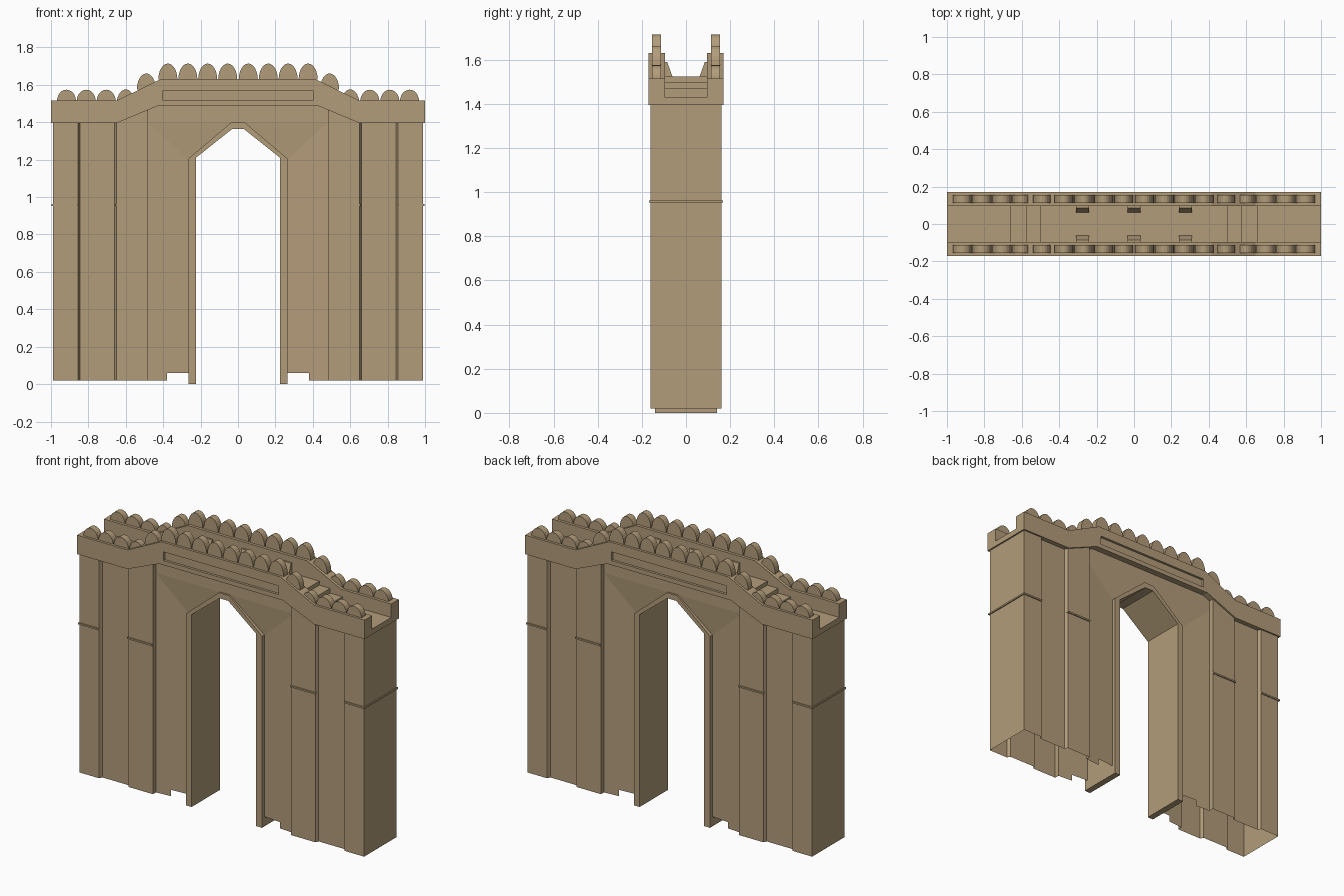
import bpy, bmesh, math

if "Cube" in bpy.data.objects:
    bpy.data.objects.remove(bpy.data.objects["Cube"])

sand = bpy.data.materials.new("sandstone_tan")
sand.diffuse_color = (0.45, 0.335, 0.195, 1)
sand.use_nodes = True
sand.node_tree.nodes["Principled BSDF"].inputs["Base Color"].default_value = sand.diffuse_color


def finish(name, bm, recalc=True):
    if recalc:
        bmesh.ops.recalc_face_normals(bm, faces=bm.faces[:])
    me = bpy.data.meshes.new(name)
    bm.to_mesh(me)
    bm.free()
    me.materials.append(sand)
    ob = bpy.data.objects.new(name, me)
    bpy.context.scene.collection.objects.link(ob)
    return ob


def add_prism(bm, profile, y0, y1):
    """Closed prism: x-z profile extruded from y0 to y1."""
    a = [bm.verts.new((x, y0, z)) for x, z in profile]
    b = [bm.verts.new((x, y1, z)) for x, z in profile]
    bm.faces.new(a)
    bm.faces.new(b[::-1])
    n = len(a)
    for i in range(n):
        j = (i + 1) % n
        bm.faces.new((a[j], a[i], b[i], b[j]))


def prism(name, profile, y0, y1):
    bm = bmesh.new()
    add_prism(bm, profile, y0, y1)
    return finish(name, bm)


def add_box(bm, x0, x1, y0, y1, z0, z1):
    add_prism(bm, [(x0, z0), (x1, z0), (x1, z1), (x0, z1)], y0, y1)


def both(half):
    """Mirror an x-z half profile (given from outside in) to the -x side."""
    return half + [(-x, z) for x, z in reversed(half)]


# Wall skin: open underneath, one quarter mirrored to all four
bm = bmesh.new()


def quarter_face(pts):
    for sx in (1, -1):
        for sy in (1, -1):
            vs = [bm.verts.new((sx * x, sy * y, z)) for x, y, z in pts]
            bm.faces.new(vs if sx * sy > 0 else vs[::-1])


ZB, ZT, YR, YI = 0.02, 1.47, -0.13, -0.115
plan = [(0.48, YR), (0.48, -0.16), (0.65, -0.16), (0.66, -0.14),
        (0.845, -0.14), (0.855, -0.16), (0.99, -0.16)]
for (xa, ya), (xb, yb) in zip(plan, plan[1:]):
    quarter_face([(xa, ya, ZB), (xb, yb, ZB), (xb, yb, ZT), (xa, ya, ZT)])
quarter_face([(0.99, -0.16, ZB), (0.99, 0, ZB), (0.99, 0, 1.41), (0.99, -0.16, 1.41)])
# splayed recess beside and above the arch
ym = YR + (YI - YR) * (0.48 - 0.38) / (0.48 - 0.265)
quarter_face([(0.38, ym, ZB), (0.48, YR, ZB), (0.48, YR, 1.4),
              (0.265, YI, 1.2), (0.265, YI, 0.06), (0.38, ym, 0.06)])
quarter_face([(0.035, YR, 1.4), (0.265, YI, 1.2), (0.48, YR, 1.4)])
quarter_face([(0, YR, 1.4), (0.48, YR, 1.4), (0.48, YR, 1.5), (0, YR, 1.5)])
bmesh.ops.remove_doubles(bm, verts=bm.verts[:], dist=1e-5)
finish("wall", bm, recalc=False)

# Arch frame lining the gateway
outer = both([(0.265, 0), (0.265, 1.205), (0.035, 1.4)])
inner = both([(0.225, 0), (0.225, 1.21), (0.03, 1.365)])
prism("arch_frame", outer + inner[::-1], -0.14, 0.14)

# Thin string courses
bm = bmesh.new()
for s in (1, -1):
    for t in (1, -1):
        for xa, xb in ((0.48, 0.655), (0.855, 0.997)):
            add_box(bm, min(s * xa, s * xb), max(s * xa, s * xb),
                    min(t * 0.155, t * 0.167), max(t * 0.155, t * 0.167), 0.953, 0.963)
    add_box(bm, min(s * 0.985, s * 0.997), max(s * 0.985, s * 0.997), -0.155, 0.155, 0.953, 0.963)
finish("string_courses", bm)

# Stepped walkway between the parapets
steps = both([(1, 1.395), (1, 1.43), (0.66, 1.43), (0.66, 1.47), (0.575, 1.47),
              (0.575, 1.5), (0.5, 1.5), (0.5, 1.525)])
prism("walkway", steps, -0.1, 0.1)

# Parapets with a long sunken panel on the outer face
band = both([(1, 1.395), (1, 1.515), (0.65, 1.515), (0.415, 1.63)]) + \
    [(-0.43, 1.487), (-0.65, 1.395)][::-1] + [(0.43, 1.487), (0.65, 1.395)]
slot = [(-0.4, 1.515), (0.4, 1.515), (0.4, 1.57), (-0.4, 1.57)]
for side, s in (("front", -1), ("back", 1)):
    wall = prism(side + "_parapet", band, s * 0.095, s * 0.17)
    cutter = prism("panel_cutter", slot, s * 0.155, s * 0.2)
    cutter.hide_render = True
    mod = wall.modifiers.new("panel", 'BOOLEAN')
    mod.operation = 'DIFFERENCE'
    mod.solver = 'EXACT'
    mod.object = cutter
    bpy.context.view_layer.objects.active = wall
    bpy.ops.object.modifier_apply(modifier=mod.name)
    bpy.data.objects.remove(cutter)

    # Rounded merlons: (centre x, base z)
    spots = [(0.055, 1.628), (0.162, 1.628), (0.268, 1.628), (0.375, 1.628),
             (0.49, 1.575), (0.6, 1.49), (0.705, 1.512), (0.812, 1.512), (0.917, 1.512)]
    bm = bmesh.new()
    for cx, z in spots:
        h = 0.062 if z == 1.512 else 0.086
        arc = [(0.051 * math.cos(math.pi * i / 12), z + h * math.sin(math.pi * i / 12))
               for i in range(13)]
        for m in (1, -1):
            prof = [(m * cx + x, zz) for x, zz in arc]
            add_prism(bm, prof, s * 0.113, s * 0.155)
    finish(side + "_merlons", bm)

    # Small sloped blocks behind the parapet
    bm = bmesh.new()
    sect = [(0.1, 1.52), (0.06, 1.52), (0.085, 1.59), (0.1, 1.59)]
    for cx in (-0.275, 0, 0.275):
        ends = [[bm.verts.new((cx + dx, s * y, z)) for y, z in sect] for dx in (-0.034, 0.034)]
        bm.faces.new(ends[0])
        bm.faces.new(ends[1][::-1])
        for i in range(4):
            j = (i + 1) % 4
            bm.faces.new((ends[0][j], ends[0][i], ends[1][i], ends[1][j]))
    finish(side + "_parapet_blocks", bm)
